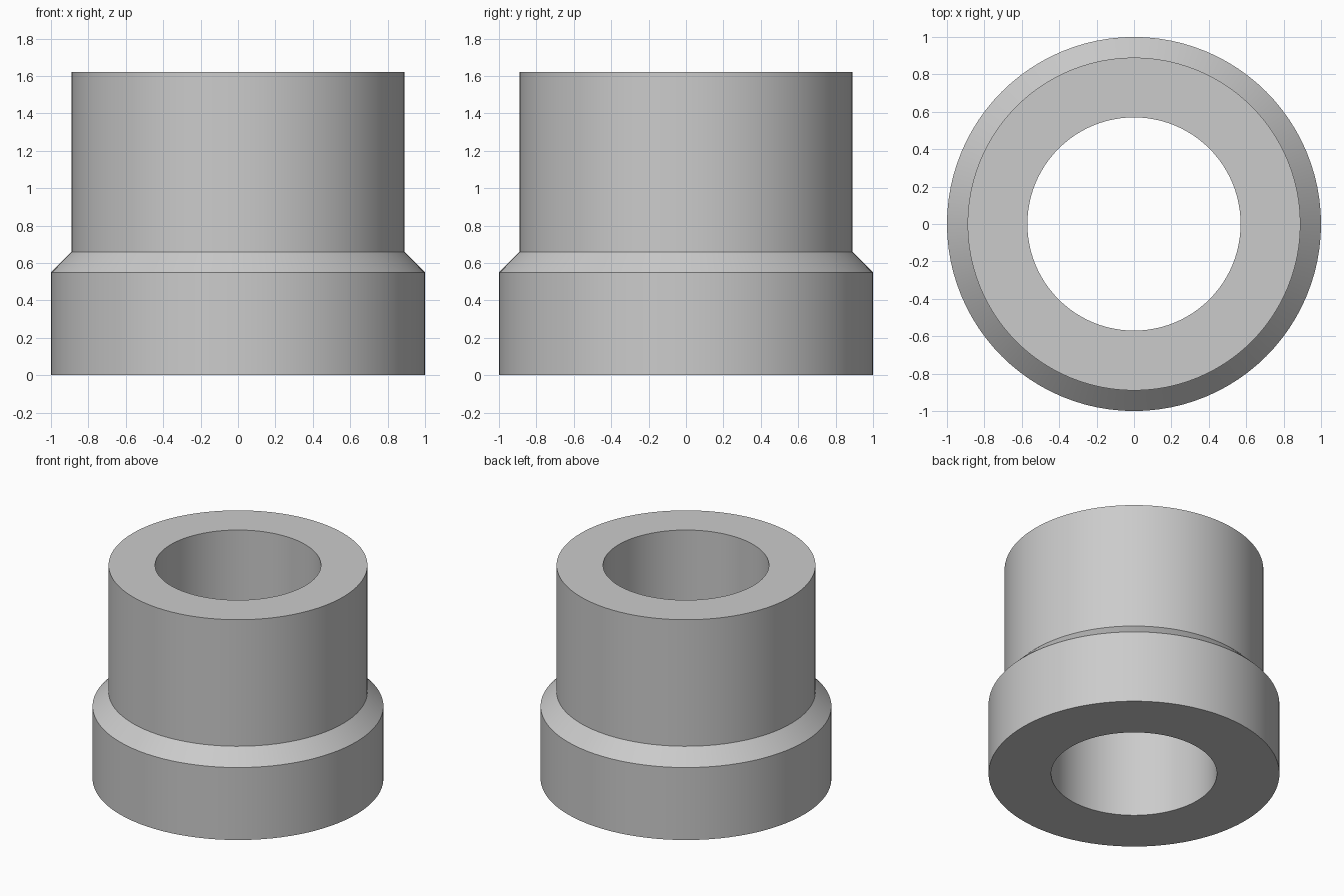
import bpy, bmesh
from math import cos, sin, tau, radians

cube = bpy.data.objects.get("Cube")
if cube:
    bpy.data.objects.remove(cube, do_unlink=True)

# Single grey material
grey = bpy.data.materials.new("plain grey")
grey.use_nodes = True
colour = (0.6, 0.6, 0.6, 1)
grey.diffuse_color = colour
grey.node_tree.nodes["Principled BSDF"].inputs["Base Color"].default_value = colour

SEGMENTS = 96
BORE, BODY, COLLAR = 0.57, 0.89, 1.0
HEIGHT = 1.62

# Closed (radius, height) section: bore, flat base, collar, chamfer, body, flat top
section = [(BORE, 0), (COLLAR, 0), (COLLAR, 0.55),
           (BODY, 0.66), (BODY, HEIGHT), (BORE, HEIGHT)]


def lathe(name, section, segments):
    """Revolve a closed section around the z axis."""
    bm = bmesh.new()
    rings = [[bm.verts.new((r * cos(tau * i / segments), r * sin(tau * i / segments), z))
              for i in range(segments)] for r, z in section]
    for a, b in zip(rings, rings[1:] + rings[:1]):
        for i in range(segments):
            j = (i + 1) % segments
            bm.faces.new((a[i], a[j], b[j], b[i]))
    bmesh.ops.recalc_face_normals(bm, faces=bm.faces)
    mesh = bpy.data.meshes.new(name)
    bm.to_mesh(mesh)
    bm.free()
    obj = bpy.data.objects.new(name, mesh)
    bpy.context.collection.objects.link(obj)
    return obj


# Flanged bushing with a straight through-bore
bushing = lathe("collared_bushing", section, SEGMENTS)
bushing.data.materials.append(grey)
bpy.ops.object.select_all(action="DESELECT")
bushing.select_set(True)
bpy.context.view_layer.objects.active = bushing
bpy.ops.object.shade_smooth_by_angle(angle=radians(30))
